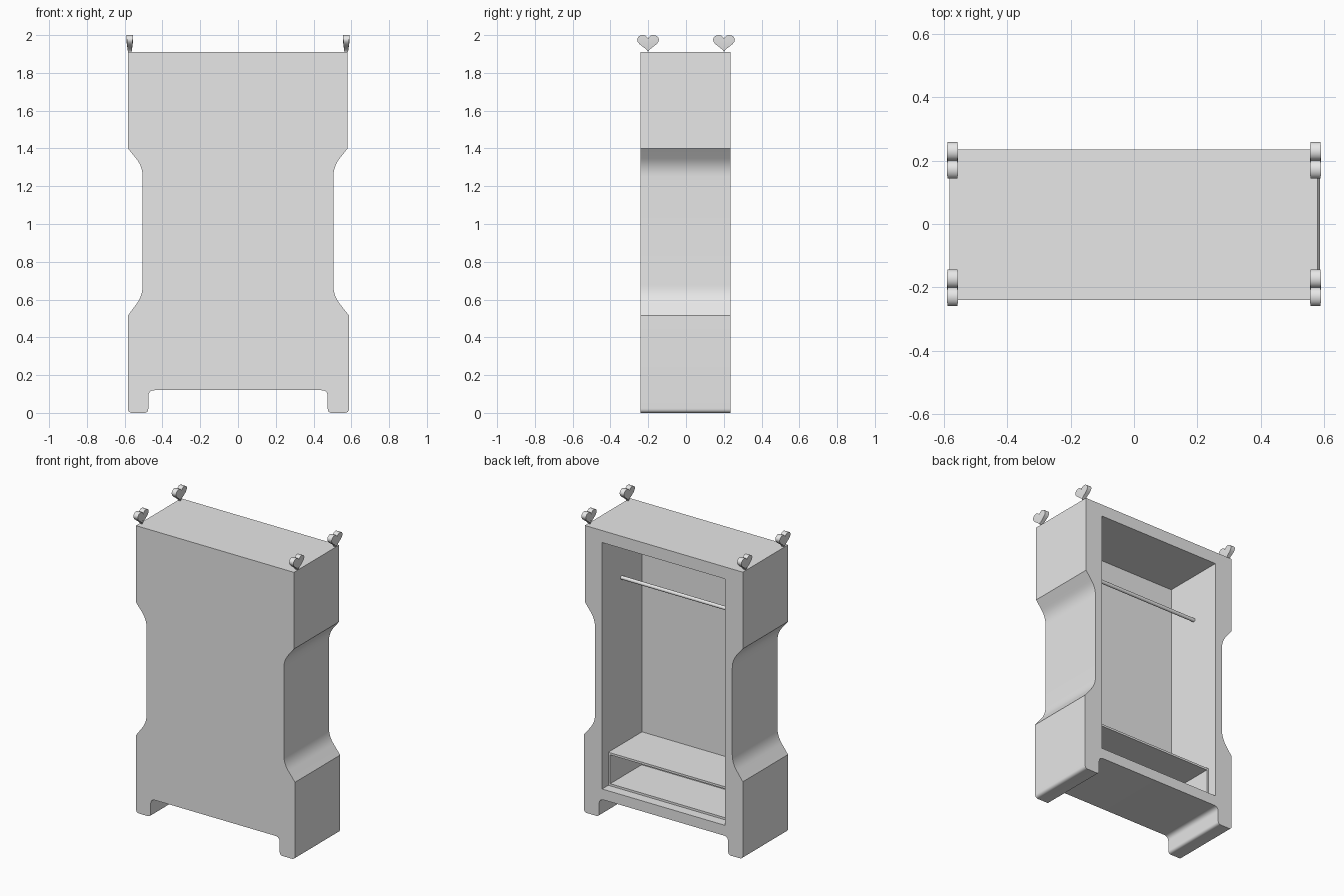
import bpy, bmesh, math
from mathutils import Vector

if "Cube" in bpy.data.objects:
    bpy.data.objects.remove(bpy.data.objects["Cube"])

GREY = (0.8, 0.8, 0.8, 1)
grey = bpy.data.materials.new("light_grey")
grey.diffuse_color = GREY
grey.use_nodes = True
grey.node_tree.nodes["Principled BSDF"].inputs["Base Color"].default_value = GREY


def finish(bm, name):
    bmesh.ops.recalc_face_normals(bm, faces=bm.faces)
    mesh = bpy.data.meshes.new(name)
    bm.to_mesh(mesh)
    bm.free()
    mesh.materials.append(grey)
    ob = bpy.data.objects.new(name, mesh)
    bpy.context.collection.objects.link(ob)
    return ob


def activate(ob):
    bpy.ops.object.select_all(action='DESELECT')
    ob.select_set(True)
    bpy.context.view_layer.objects.active = ob


def smooth(ob, angle=30):
    activate(ob)
    bpy.ops.object.shade_smooth_by_angle(angle=math.radians(angle))


def box_mesh(lo, hi):
    bm = bmesh.new()
    bmesh.ops.create_cube(bm, size=1)
    for v in bm.verts:
        v.co = [(a + b) / 2 + c * (b - a) for a, b, c in zip(lo, hi, v.co)]
    return bm


def rounded(corners, steps=8):
    """Round each (x, z, reach) corner with a short curve."""
    out = []
    for i, (x, z, reach) in enumerate(corners):
        p = Vector((x, z))
        if reach == 0:
            out.append(p)
            continue
        before = Vector(corners[i - 1][:2])
        after = Vector(corners[(i + 1) % len(corners)][:2])
        a = p + (before - p).normalized() * reach
        b = p + (after - p).normalized() * reach
        for k in range(steps + 1):
            t = k / steps
            out.append(a * (1 - t) ** 2 + p * 2 * t * (1 - t) + b * t * t)
    return out


# Carcass: waisted outline with feet, extruded front to back
FRONT, BACK = -0.24, 0.235


def side_outline(base, top):
    return [(0.475, 0.12, 0.035), (0.475, 0, 0.022), (base, 0, 0.025),
            (base, 0.515, 0), (0.505, 0.62, 0.055),
            (0.505, 1.305, 0.055), (top, 1.4, 0), (top, 1.91, 0)]


right = side_outline(0.588, 0.58)
left = [(-x, z, r) for x, z, r in reversed(side_outline(0.583, 0.583))]
bm = bmesh.new()
face = bm.faces.new([bm.verts.new((p.x, FRONT, p.y)) for p in rounded(right + left)])
ext = bmesh.ops.extrude_face_region(bm, geom=[face])
for v in ext["geom"]:
    if isinstance(v, bmesh.types.BMVert):
        v.co.y = BACK
carcass = finish(bm, "cabinet_body")

# Open compartment cut in from the back
INNER, INNER_FRONT, FLOOR = 0.453, -0.185, 0.19
cutter = finish(box_mesh((-INNER, INNER_FRONT, FLOOR), (INNER, 0.4, 1.83)), "opening_cutter")
cutter.hide_render = True
cut = carcass.modifiers.new("opening", 'BOOLEAN')
cut.operation = 'DIFFERENCE'
cut.solver = 'EXACT'
cut.object = cutter
activate(carcass)
bpy.ops.object.modifier_apply(modifier=cut.name)
bpy.data.objects.remove(cutter)
smooth(carcass)

# Low shelf box, hollow towards the back
bm = box_mesh((-INNER, INNER_FRONT, FLOOR), (INNER, 0.17, 0.41))
bm.normal_update()
mouth = max(bm.faces, key=lambda f: f.normal.y)
bmesh.ops.inset_region(bm, faces=[mouth], thickness=0.02)
ext = bmesh.ops.extrude_face_region(bm, geom=[mouth])
for v in ext["geom"]:
    if isinstance(v, bmesh.types.BMVert):
        v.co.y = -0.16
if mouth.is_valid:
    bmesh.ops.delete(bm, geom=[mouth], context='FACES_ONLY')
finish(bm, "shelf_box")

# Hanging rail
bpy.ops.mesh.primitive_cylinder_add(vertices=24, radius=0.012, depth=2 * INNER,
                                    location=(0, 0.03, 1.52),
                                    rotation=(0, math.pi / 2, 0))
rail = bpy.context.object
rail.name = "hanging_rail"
rail.data.materials.append(grey)
smooth(rail)


# Heart finials, thicker at the lobes than at the tip
def heart(name, cx, cy, base, segments=48):
    bm = bmesh.new()
    rims = ([], [])
    for i in range(segments):
        t = math.tau * i / segments
        y = math.sin(t) ** 3
        z = 13 * math.cos(t) - 5 * math.cos(2 * t) - 2 * math.cos(3 * t) - math.cos(4 * t)
        h = max(0, (z + 17) / 28.9)
        half = 0.008 + 0.009 * math.sqrt(h)
        for rim, s in zip(rims, (-1, 1)):
            rim.append(bm.verts.new((cx + s * half, cy + 0.0575 * y, base + 0.09 * h)))
    poles = [bm.verts.new((cx + s * 0.017, cy, base + 0.053)) for s in (-1, 1)]
    for i in range(segments):
        j = (i + 1) % segments
        bm.faces.new((rims[0][i], rims[0][j], rims[1][j], rims[1][i]))
        for rim, pole in zip(rims, poles):
            bm.faces.new((rim[i], rim[j], pole))
    smooth(finish(bm, name), 40)


for side, sx in (("left", 1), ("right", -1)):
    for end, sy in (("front", -1), ("back", 1)):
        heart(f"heart_finial_{end}_{side}", sx * 0.573, sy * 0.201, 1.91)
